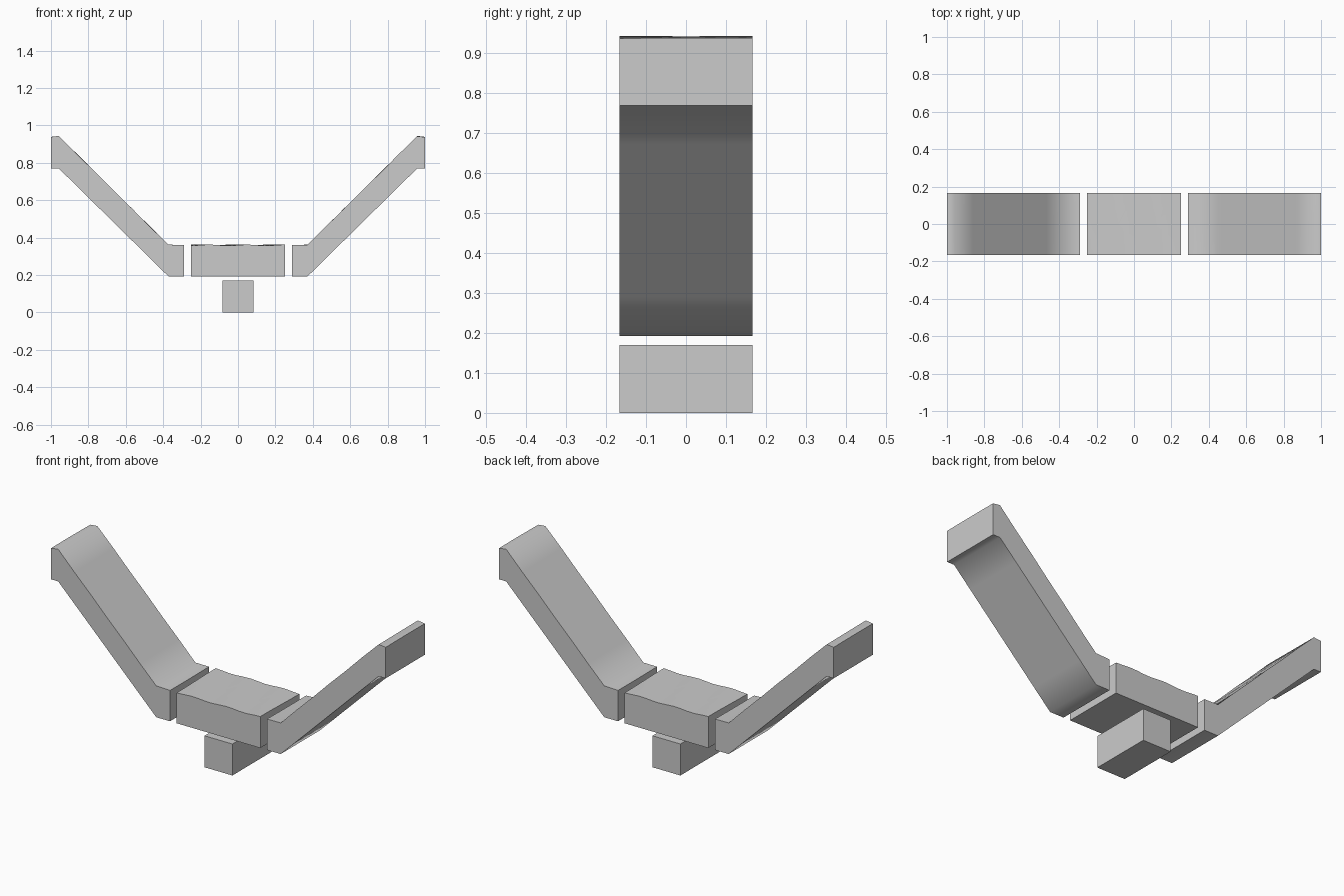
import bpy, bmesh, math

if "Cube" in bpy.data.objects:
    bpy.data.objects.remove(bpy.data.objects["Cube"])

HALF_Y = 0.167
ROWS = 4


def finish(name, bm):
    bmesh.ops.recalc_face_normals(bm, faces=bm.faces)
    mesh = bpy.data.meshes.new(name)
    bm.to_mesh(mesh)
    bm.free()
    obj = bpy.data.objects.new(name, mesh)
    bpy.context.collection.objects.link(obj)
    bpy.ops.object.select_all(action='DESELECT')
    obj.select_set(True)
    bpy.context.view_layer.objects.active = obj
    bpy.ops.object.shade_smooth_by_angle(angle=math.radians(60))
    return obj


def slab(name, stations, wave=0.0):
    """Closed slab from (x, bottom, top) stations, with a gently uneven top."""
    bm = bmesh.new()
    tops, bottoms = [], []
    for i, (x, low, high) in enumerate(stations):
        top_row, bottom_row = [], []
        for j in range(ROWS + 1):
            y = -HALF_Y + 2 * HALF_Y * j / ROWS
            bump = wave * math.cos(31 * x + 9 * y)
            top_row.append(bm.verts.new((x, y, high + bump)))
            bottom_row.append(bm.verts.new((x, y, low)))
        tops.append(top_row)
        bottoms.append(bottom_row)
    n = len(stations) - 1
    for i in range(n):
        for j in range(ROWS):
            for g in (tops, bottoms):
                bm.faces.new((g[i][j], g[i + 1][j], g[i + 1][j + 1], g[i][j + 1]))
        for j in (0, ROWS):
            bm.faces.new((tops[i][j], tops[i + 1][j], bottoms[i + 1][j], bottoms[i][j]))
    for i in (0, n):
        for j in range(ROWS):
            bm.faces.new((tops[i][j], tops[i][j + 1], bottoms[i][j + 1], bottoms[i][j]))
    return finish(name, bm)


# Support block under the middle
bm = bmesh.new()
bmesh.ops.create_cube(bm, size=1)
bmesh.ops.scale(bm, vec=(0.167, 2 * HALF_Y, 0.17), verts=bm.verts)
bmesh.ops.translate(bm, vec=(0, 0, 0.085), verts=bm.verts)
finish("support_block", bm)

# Flat middle slab with a slightly worn top
slab("middle_slab", [(-0.25 + 0.5 * i / 12, 0.193, 0.36) for i in range(13)], 0.003)

# Sloping arms, mirrored left and right
bends = [(0.29, 0.193, 0.36), (0.372, 0.193, 0.362),
         (0.958, 0.77, 0.943), (1.0, 0.77, 0.938)]
for name, side in (("right_arm", 1), ("left_arm", -1)):
    stations = [bends[0]]
    for k in range(7):
        t = k / 6
        stations.append(tuple(a + (b - a) * t for a, b in zip(bends[1], bends[2])))
    stations.append(bends[3])
    slab(name, [(side * x, low, high) for x, low, high in stations], 0.001)
